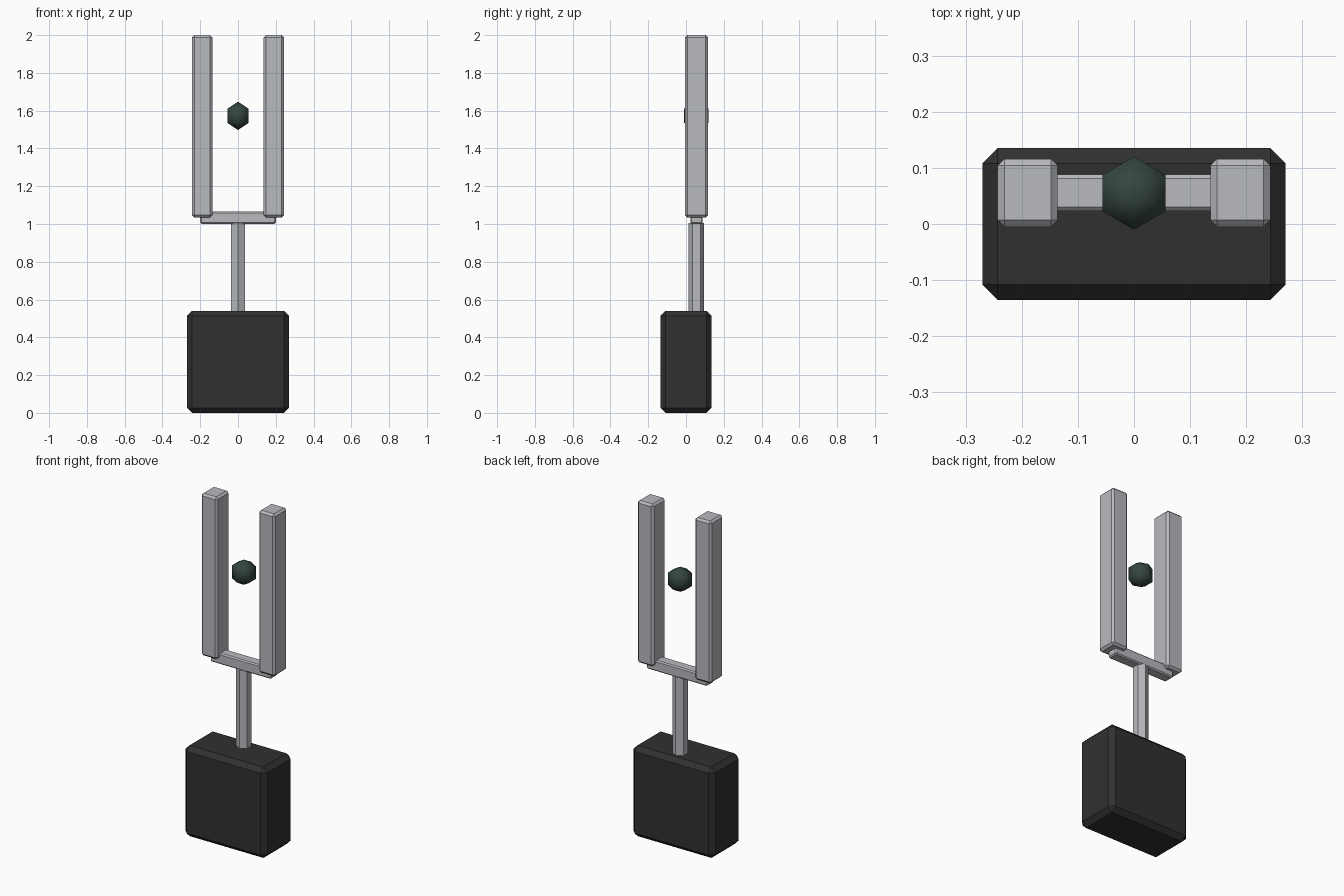
import bpy, bmesh
from math import cos, sin, pi
from mathutils import Matrix

if "Cube" in bpy.data.objects:
    bpy.data.objects.remove(bpy.data.objects["Cube"])

Y = 0.055  # depth line shared by fork, stem and ball


def material(name, rgb):
    m = bpy.data.materials.new(name)
    m.diffuse_color = (*rgb, 1)
    m.use_nodes = True
    m.node_tree.nodes["Principled BSDF"].inputs["Base Color"].default_value = m.diffuse_color
    return m


def finish(name, bm, mat, smooth=False):
    bmesh.ops.recalc_face_normals(bm, faces=bm.faces)
    for f in bm.faces:
        f.smooth = smooth
    me = bpy.data.meshes.new(name)
    bm.to_mesh(me)
    bm.free()
    ob = bpy.data.objects.new(name, me)
    bpy.context.collection.objects.link(ob)
    me.materials.append(mat)
    return ob


def chamfered_box(name, lo, hi, chamfer, mat):
    bm = bmesh.new()
    size = [b - a for a, b in zip(lo, hi)]
    mid = [(a + b) / 2 for a, b in zip(lo, hi)]
    bmesh.ops.create_cube(bm, size=1, matrix=Matrix.Translation(mid) @ Matrix.Diagonal((*size, 1)))
    bmesh.ops.bevel(bm, geom=bm.edges[:], offset=chamfer, segments=1,
                    affect='EDGES', profile=0.5)
    return finish(name, bm, mat)


def hex_lathe(name, profile, mat, smooth=False):
    # Six-sided solid with corners along y; radius 0 makes a pole
    bm = bmesh.new()
    rings = []
    for r, z in profile:
        n = 6 if r > 0 else 1
        rings.append([bm.verts.new((r * sin(i * pi / 3), Y + r * cos(i * pi / 3), z))
                      for i in range(n)])
    for a, b in zip(rings, rings[1:]):
        for i in range(6):
            j = (i + 1) % 6
            loop = [a[i % len(a)], a[j % len(a)], b[j % len(b)], b[i % len(b)]]
            bm.faces.new(list(dict.fromkeys(loop)))
    for ring in (rings[0], rings[-1]):
        if len(ring) == 6:
            bm.faces.new(ring)
    return finish(name, bm, mat, smooth)


dark = material("dark_grip", (0.03, 0.03, 0.03))
metal = material("metal", (0.48, 0.49, 0.52))
green = material("dark_green", (0.035, 0.06, 0.05))

# Base block
chamfered_box("base", (-0.27, -0.135, 0), (0.27, 0.135, 0.54), 0.027, dark)

# Hexagonal stem
hex_lathe("stem", [(0.0415, 0.53), (0.0415, 1.005)], metal)

# Crossbar of the fork
chamfered_box("crossbar", (-0.2, 0.023, 1.0), (0.2, 0.088, 1.065), 0.007, metal)

# Two prongs
for side, name in ((-1, "left_prong"), (1, "right_prong")):
    xs = sorted((side * 0.136, side * 0.243))
    chamfered_box(name, (xs[0], -0.005, 1.035), (xs[1], 0.116, 2.0), 0.012, metal)

# Floating ball
R, ZB = 0.075, 1.573
hex_lathe("ball", [(R * sin(k * pi / 3) if 0 < k < 3 else 0, ZB - R * cos(k * pi / 3))
                   for k in range(4)], green, smooth=True)
